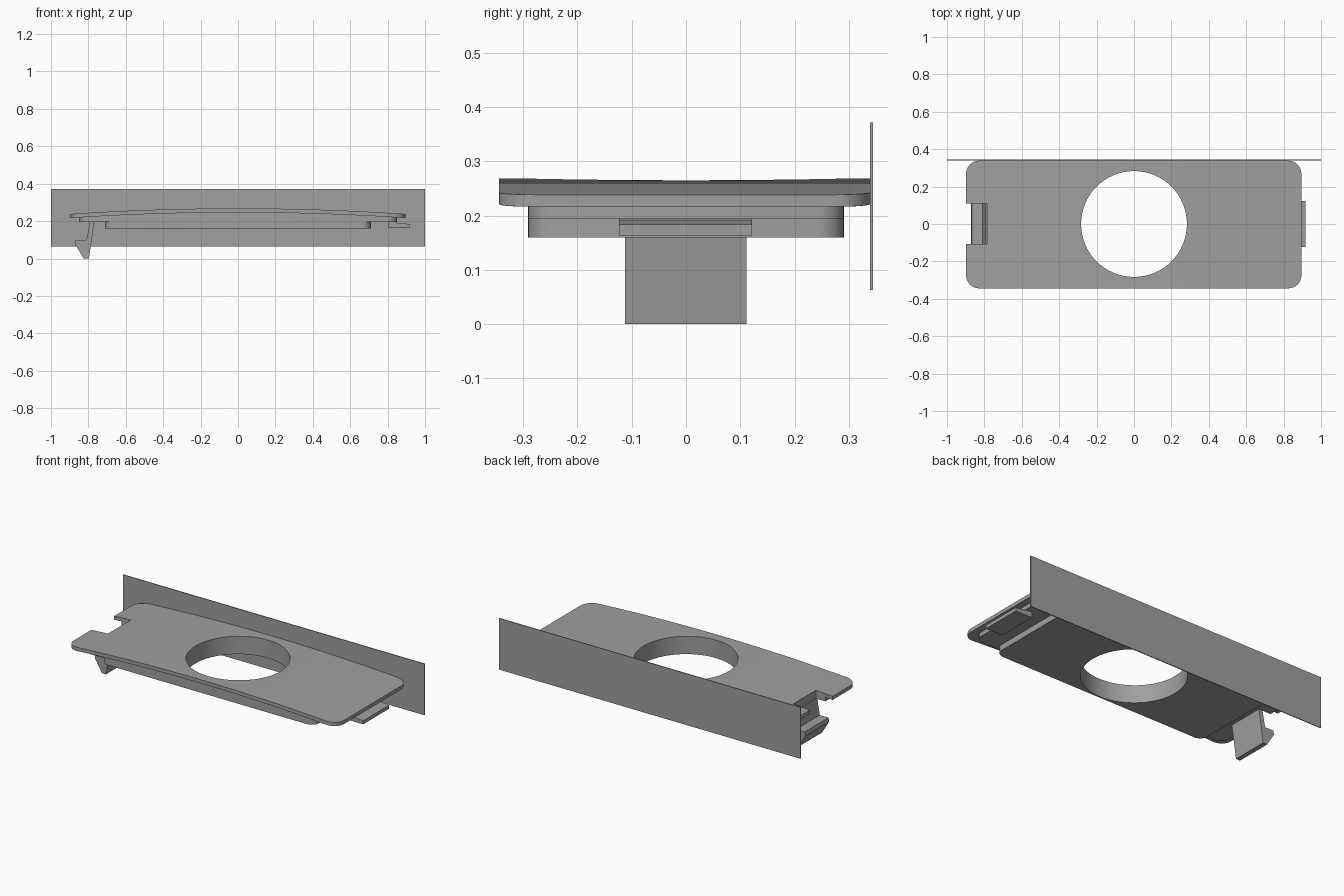
import bpy, bmesh, math
from mathutils import Vector

if "Cube" in bpy.data.objects:
    bpy.data.objects.remove(bpy.data.objects["Cube"])

grey = bpy.data.materials.new("mid grey")
grey.diffuse_color = (0.35, 0.35, 0.35, 1)
grey.use_nodes = True
grey.node_tree.nodes["Principled BSDF"].inputs["Base Color"].default_value = grey.diffuse_color


def prism(name, points, depth):
    """Closed solid from a list of 3D outline points, pushed along depth."""
    bm = bmesh.new()
    a = [bm.verts.new(p) for p in points]
    b = [bm.verts.new(Vector(p) + Vector(depth)) for p in points]
    bm.faces.new(a)
    bm.faces.new(b[::-1])
    for i in range(len(a)):
        j = (i + 1) % len(a)
        bm.faces.new((a[j], a[i], b[i], b[j]))
    bmesh.ops.recalc_face_normals(bm, faces=bm.faces)
    mesh = bpy.data.meshes.new(name)
    bm.to_mesh(mesh)
    bm.free()
    mesh.materials.append(grey)
    obj = bpy.data.objects.new(name, mesh)
    bpy.context.collection.objects.link(obj)
    return obj


def side_profile(name, xz, y0, y1):
    return prism(name, [(x, y0, z) for x, z in xz], (0, y1 - y0, 0))


def rounded_slab(name, x0, x1, y0, y1, z0, z1, r, n=8):
    pts = []
    corners = [(x1 - r, y1 - r), (x0 + r, y1 - r), (x0 + r, y0 + r), (x1 - r, y0 + r)]
    for q, (cx, cy) in enumerate(corners):
        for i in range(n + 1):
            a = math.pi / 2 * (q + i / n)
            pts.append((cx + r * math.cos(a), cy + r * math.sin(a), z0))
    return prism(name, pts, (0, 0, z1 - z0))


def box(name, x0, x1, y0, y1, z0, z1):
    return side_profile(name, [(x0, z0), (x1, z0), (x1, z1), (x0, z1)], y0, y1)


def boolean(obj, cutter, operation):
    cutter.hide_render = True
    mod = obj.modifiers.new(operation.lower(), 'BOOLEAN')
    mod.operation, mod.object, mod.solver = operation, cutter, 'EXACT'
    bpy.context.view_layer.objects.active = obj
    bpy.ops.object.modifier_apply(modifier=mod.name)


def cover_top(x):
    return 0.268 - 0.03 * (x / 0.9) ** 2


def cover_bottom(x):
    return cover_top(x) - 0.022


def arched_band(name, top, bottom):
    """Long solid whose top and bottom heights are functions of x."""
    xs = [-0.95 + 1.9 * i / 32 for i in range(33)]
    upper = [(x, top(x)) for x in xs]
    low = [(x, bottom(x)) for x in (reversed(xs) if bottom is cover_bottom
                                    else (xs[-1], xs[0]))]
    return side_profile(name, upper + low, -0.4, 0.4)


# Cutters: round opening, clip notch and the two plan outlines
hole = prism("hole_cutter", [(0.283 * math.cos(i * math.tau / 64),
                              0.283 * math.sin(i * math.tau / 64), 0)
                             for i in range(64)], (0, 0, 0.5))
notch = box("notch_cutter", -1.0, -0.787, -0.107, 0.109, 0.1, 0.45)
outline = rounded_slab("cover_outline", -0.898, 0.895, -0.344, 0.3385, 0.1, 0.4, 0.07)
ledge_outline = rounded_slab("ledge_outline", -0.85, 0.85, -0.291, 0.291, 0.1, 0.4, 0.05)

# Arched cover plate, and the ledge filling the space beneath it
cover = arched_band("cover_plate", cover_top, cover_bottom)
ledge = arched_band("under_ledge", cover_bottom, lambda x: 0.195)

# Lower body
lower = rounded_slab("lower_body", -0.71, 0.71, -0.291, 0.291, 0.16, 0.195, 0.05)

boolean(cover, outline, 'INTERSECT')
boolean(ledge, ledge_outline, 'INTERSECT')
for part in (cover, ledge):
    boolean(part, notch, 'DIFFERENCE')
for part in (cover, ledge, lower):
    boolean(part, hole, 'DIFFERENCE')
for helper in (hole, notch, outline, ledge_outline):
    bpy.data.objects.remove(helper)

# Spring clip with a barb
side_profile("spring_clip", [(-0.768, 0.198), (-0.792, 0.198), (-0.81, 0.1),
                             (-0.867, 0.1), (-0.872, 0.078), (-0.825, 0.0),
                             (-0.797, 0.0)], -0.112, 0.111)

# Locating tab on the opposite end
side_profile("end_tab", [(0.805, 0.163), (0.917, 0.163), (0.917, 0.184),
                         (0.842, 0.192), (0.842, 0.196), (0.805, 0.196)],
             -0.123, 0.122)

# Thin upright panel behind the cover
box("back_panel", -1.0, 1.0, 0.339, 0.344, 0.063, 0.371)

for part in (cover, ledge, lower):
    bpy.ops.object.select_all(action='DESELECT')
    part.select_set(True)
    bpy.context.view_layer.objects.active = part
    bpy.ops.object.shade_smooth_by_angle(angle=math.radians(30))
